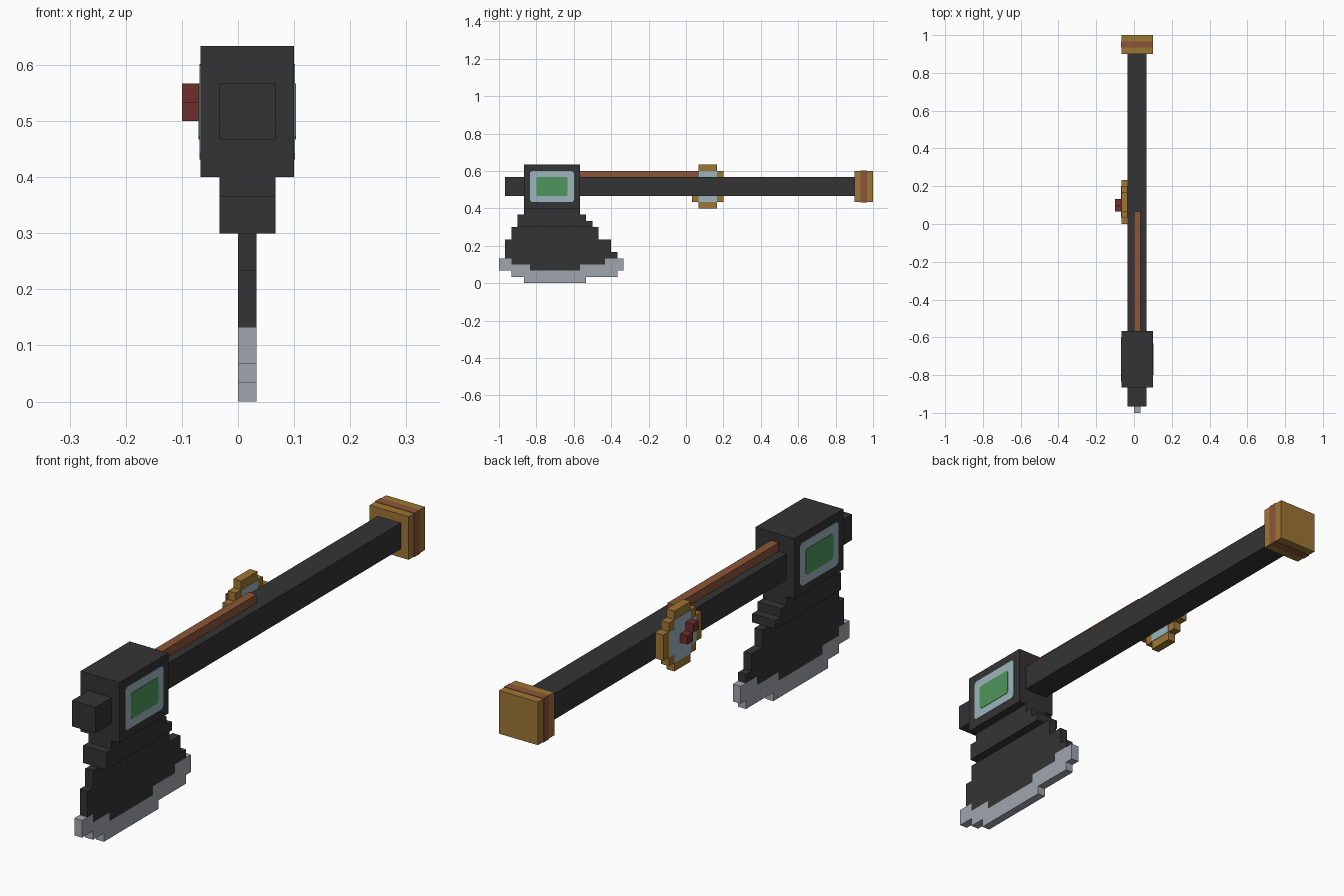
import bpy, bmesh

if "Cube" in bpy.data.objects:
    bpy.data.objects.remove(bpy.data.objects["Cube"])

U = 1 / 30      # one grid block
T = 0.05        # thickness of painted plates, in blocks


def material(name, rgb):
    def linear(v):
        v /= 255
        return v / 12.92 if v <= 0.04045 else ((v + 0.055) / 1.055) ** 2.4
    colour = [linear(v) for v in rgb] + [1]
    m = bpy.data.materials.new(name)
    m.diffuse_color = colour
    m.use_nodes = True
    m.node_tree.nodes["Principled BSDF"].inputs["Base Color"].default_value = colour
    return m


dark = material("dark iron", (52, 52, 52))
steel = material("pale steel", (160, 166, 174))
brass = material("brass", (158, 118, 52))
copper = material("copper", (140, 86, 56))
glass = material("pale blue glass", (156, 182, 188))
green = material("green light", (78, 150, 92))
red = material("dark red", (112, 46, 46))


def slab(name, mat, x0, x1, outline, corner=0):
    """Extrude a (y, z) outline, in blocks, from x0 to x1."""
    bm = bmesh.new()
    face = bm.faces.new([bm.verts.new(((x0 - 3) * U, y * U - 1, z * U)) for y, z in outline])
    if corner:
        bmesh.ops.bevel(bm, geom=list(bm.verts), offset=corner * U, segments=1, affect='VERTICES')
    out = bmesh.ops.extrude_face_region(bm, geom=list(bm.faces))["geom"]
    verts = [v for v in out if isinstance(v, bmesh.types.BMVert)]
    bmesh.ops.translate(bm, verts=verts, vec=((x1 - x0) * U, 0, 0))
    bmesh.ops.recalc_face_normals(bm, faces=bm.faces)
    mesh = bpy.data.meshes.new(name)
    bm.to_mesh(mesh)
    bm.free()
    mesh.materials.append(mat)
    ob = bpy.data.objects.new(name, mesh)
    bpy.context.collection.objects.link(ob)
    return ob


def box(name, mat, x0, x1, y0, y1, z0, z1, corner=0):
    return slab(name, mat, x0, x1, [(y0, z0), (y1, z0), (y1, z1), (y0, z1)], corner)


def stepped_disc(quarter, cy=33.5, cz=15.5):
    """Mirror one stepped quarter outline into a full disc outline."""
    half = quarter + [(y, -z) for y, z in reversed(quarter)]
    full = half + [(-y, z) for y, z in reversed(half)]
    return [(cy + y, cz + z) for y, z in full]


# Shaft, head and front stub
box("handle", dark, 2, 5, 13, 57, 14, 17)
box("head", dark, 1, 6, 4, 13, 12, 19)
box("head_stub", dark, 2, 5, 1, 4, 14, 17)
box("top_pipe", copper, 3, 4, 13, 32, 17, 18)

# Glowing window on each side of the head
for side, x, out in (("far", 1, -T), ("near", 6, T)):
    box("window_frame_" + side, glass, x, x + out, 5, 12, 13, 18, 0.3)
    box("window_light_" + side, green, x, x + 2 * out, 6, 11, 14, 17, 0.2)

# Pommel with a copper band
box("pommel", brass, 1, 6, 57, 60, 13, 18)
box("pommel_band", copper, 1 - T, 6 + T, 58, 59, 13 - T, 18 + T)

# Stepped neck, blade and cutting edge
slab("neck", dark, 2, 5, [(3, 9), (15, 9), (15, 10), (14, 10), (14, 11), (13, 11),
                          (13, 12), (4, 12), (4, 11), (3, 11)])
seam = [(2, 4), (2, 3), (5, 3), (5, 2), (13, 2), (13, 3), (17, 3), (17, 4)]
slab("blade", dark, 3, 4, seam + [(19, 4), (19, 5), (18, 5), (18, 7), (16, 7), (16, 9),
                                  (2, 9), (2, 7), (1, 7), (1, 4)])
slab("cutting_edge", steel, 3, 4, seam + [(20, 4), (20, 2), (19, 2), (19, 1), (14, 1), (14, 0),
                                          (4, 0), (4, 1), (2, 1), (2, 2), (0, 2), (0, 4)])

# Dial on the side of the handle, with its pointer
slab("dial_rim", brass, 1, 2, stepped_disc([(1.5, 3.5), (1.5, 2.5), (2.5, 2.5), (2.5, 1.5), (3.5, 1.5)]))
slab("dial_face", glass, 1 - T, 2 + T, stepped_disc([(1.5, 2.5), (1.5, 1.5), (2.5, 1.5)]))
box("pointer_hub", red, 0, 1, 33, 34, 15, 16)
box("pointer_tip", red, 0, 1, 32, 33, 16, 17)
